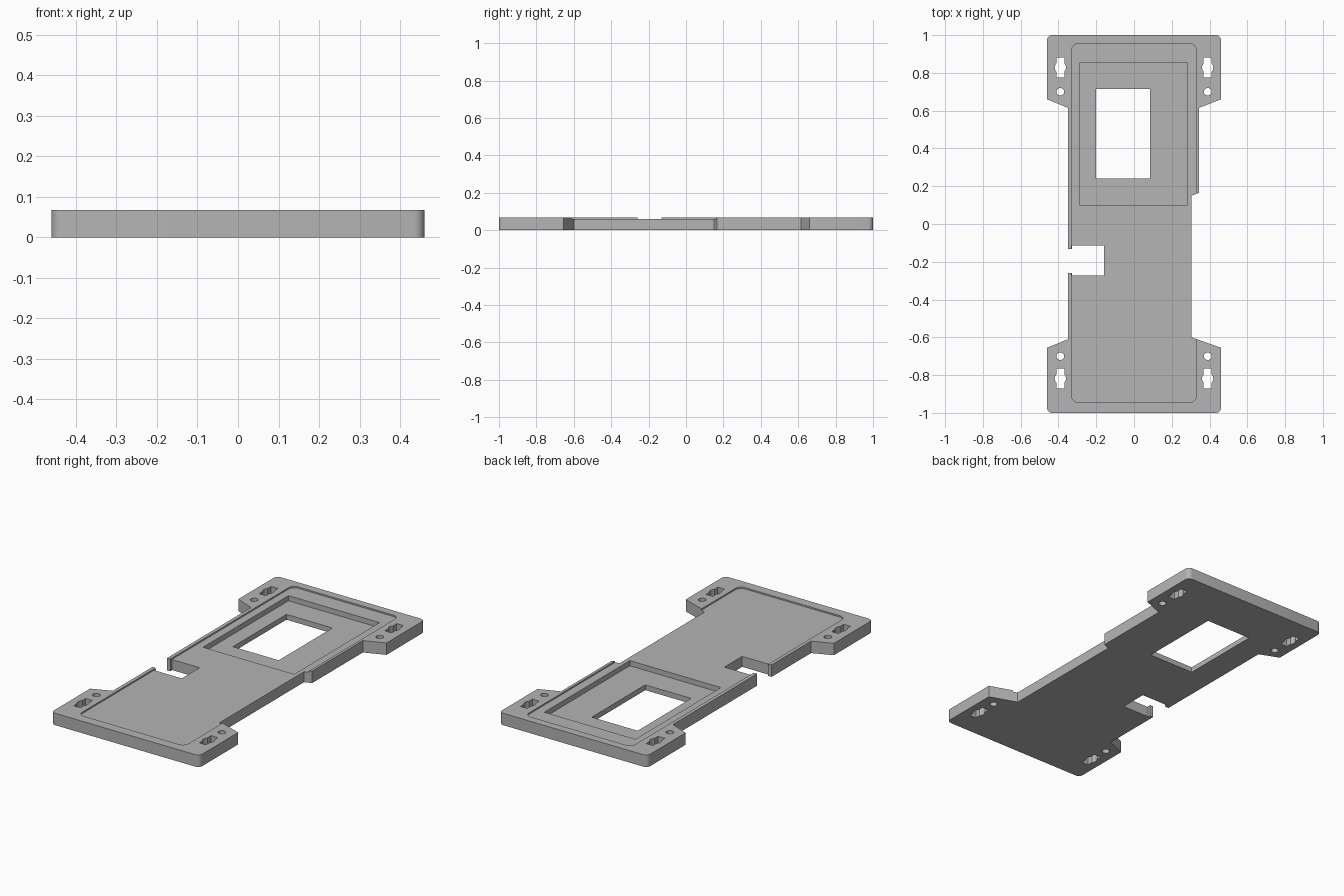
import bpy, bmesh, math

cube = bpy.data.objects.get("Cube")
if cube:
    bpy.data.objects.remove(cube, do_unlink=True)

TOP = 0.067        # plate thickness
RECESS = 0.059     # shallow recess floor
POCKET = 0.03      # deep pocket floor
LOW, HIGH = -0.1, 0.2

grey = bpy.data.materials.new("plain grey")
grey.use_nodes = True
colour = (0.46, 0.46, 0.46, 1)
grey.diffuse_color = colour
grey.node_tree.nodes["Principled BSDF"].inputs["Base Color"].default_value = colour


def prism(name, points, z0, z1, radius=0, rounded=lambda x, y: True):
    """Extrude an outline upwards, rounding the chosen corners."""
    bm = bmesh.new()
    verts = [bm.verts.new((x, y, z0)) for x, y in points]
    face = bm.faces.new(verts)
    if radius:
        corners = [v for v in verts if rounded(v.co.x, v.co.y)]
        bmesh.ops.bevel(bm, geom=corners, offset=radius, segments=5,
                        profile=0.5, affect='VERTICES')
    ext = bmesh.ops.extrude_face_region(bm, geom=bm.faces[:])
    up = [g for g in ext["geom"] if isinstance(g, bmesh.types.BMVert)]
    bmesh.ops.translate(bm, verts=up, vec=(0, 0, z1 - z0))
    bmesh.ops.recalc_face_normals(bm, faces=bm.faces[:])
    mesh = bpy.data.meshes.new(name)
    bm.to_mesh(mesh)
    bm.free()
    mesh.materials.append(grey)
    obj = bpy.data.objects.new(name, mesh)
    bpy.context.collection.objects.link(obj)
    return obj


def box(x0, x1, y0, y1):
    return [(x0, y0), (x1, y0), (x1, y1), (x0, y1)]


def circle(cx, cy, r, n=24):
    return [(cx + r * math.cos(math.tau * i / n), cy + r * math.sin(math.tau * i / n))
            for i in range(n)]


# Plate outline with four mounting ears and a stepped right edge
outline = [(-0.46, -1), (0.46, -1), (0.46, -0.655), (0.305, -0.6),
           (0.305, 0.15), (0.345, 0.165), (0.345, 0.615), (0.46, 0.66),
           (0.46, 1), (-0.46, 1), (-0.46, 0.66), (-0.35, 0.615),
           (-0.35, -0.61), (-0.46, -0.655)]
plate = prism("mounting_plate", outline, 0, TOP, 0.026, lambda x, y: abs(y) > 0.9)


def cut(points, z0=LOW, radius=0):
    cutter = prism("cutter", points, z0, HIGH, radius)
    cutter.hide_render = True
    mod = plate.modifiers.new("cut", 'BOOLEAN')
    mod.operation = 'DIFFERENCE'
    mod.solver = 'EXACT'
    mod.object = cutter
    bpy.context.view_layer.objects.active = plate
    bpy.ops.object.modifier_apply(modifier=mod.name)
    bpy.data.objects.remove(cutter, do_unlink=True)


# Shallow recess, deep pocket and window
cut(box(-0.33, 0.33, -0.945, 0.955), RECESS, 0.035)
cut(box(-0.285, 0.281, 0.097, 0.855), POCKET)
cut(box(-0.2, 0.085, 0.24, 0.715))

# Side notch with narrow lips at its mouth
cut([(-0.4, -0.26), (-0.328, -0.26), (-0.328, -0.273), (-0.158, -0.273),
     (-0.158, -0.115), (-0.328, -0.115), (-0.328, -0.132), (-0.4, -0.132)])

# Screw holes and keyed slots in each ear
for x in (-0.39, 0.39):
    for side, slot_y in ((1, 0.828), (-1, -0.818)):
        cut(circle(x, side * 0.7, 0.02))
        cut(box(x - 0.021, x + 0.021, slot_y - 0.053, slot_y + 0.053))
        cut(circle(x, slot_y, 0.03))

plate.select_set(True)
bpy.context.view_layer.objects.active = plate
bpy.ops.object.shade_smooth_by_angle(angle=math.radians(25))
